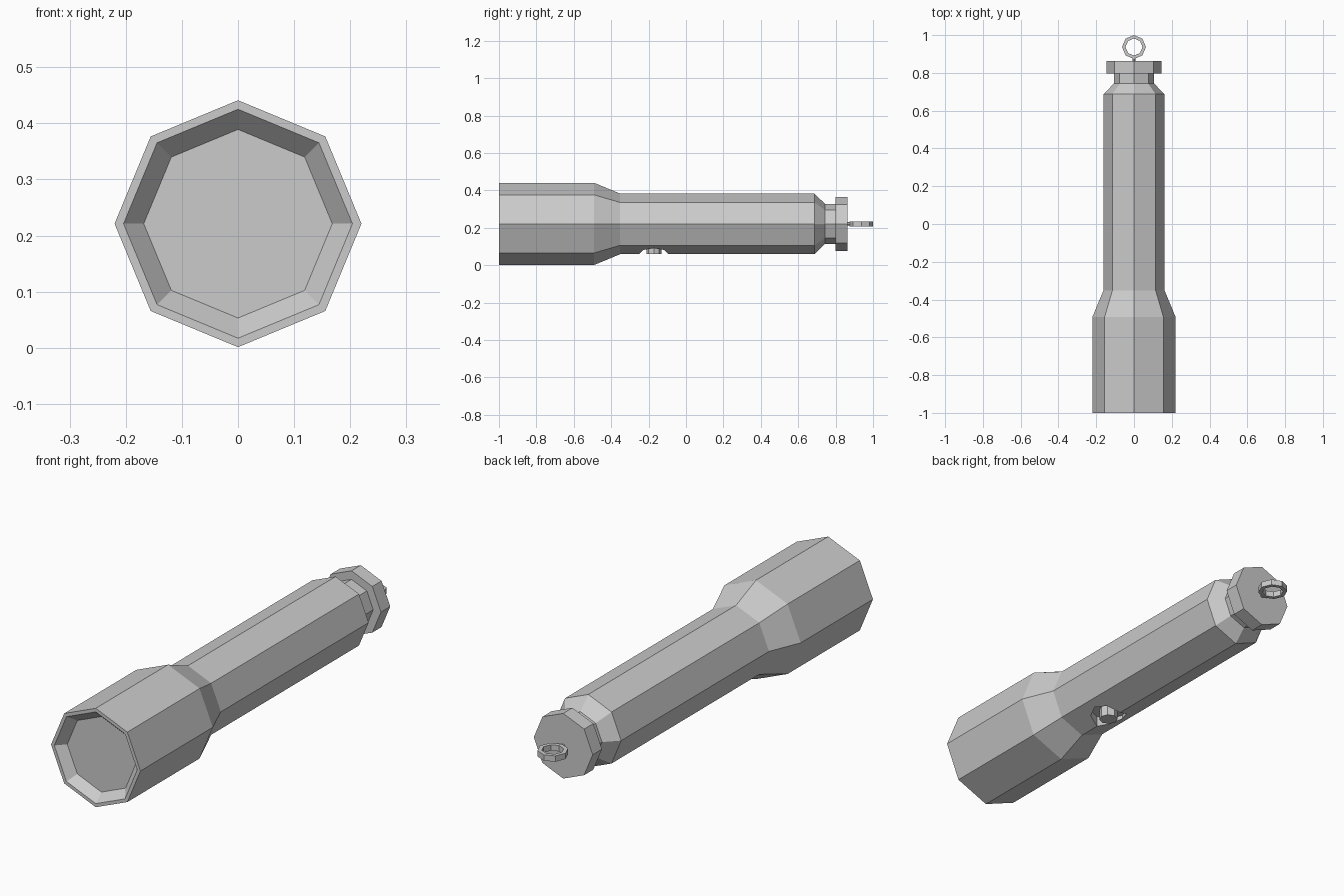
import bpy, bmesh
from math import cos, sin, pi
from mathutils import Matrix

if "Cube" in bpy.data.objects:
    bpy.data.objects.remove(bpy.data.objects["Cube"])

CZ = 0.221          # height of the torch axis
SIDES = 8


def lathe(name, profile, axis='Y', centre=(0, 0, CZ), closed=False):
    """Turn (radius, position) points into an eight-sided solid of revolution."""
    bm = bmesh.new()
    rings = []
    for r, h in profile:
        ring = []
        for i in range(SIDES):
            a = 2 * pi * i / SIDES
            u, v = r * cos(a), r * sin(a)
            ring.append(bm.verts.new((u, h, v) if axis == 'Y' else (u, v, h)))
        rings.append(ring)
    pairs = list(zip(rings, rings[1:]))
    if closed:
        pairs.append((rings[-1], rings[0]))
    else:
        bm.faces.new(rings[0])
        bm.faces.new(rings[-1])
    for a, b in pairs:
        for i in range(SIDES):
            j = (i + 1) % SIDES
            bm.faces.new((a[i], a[j], b[j], b[i]))
    bmesh.ops.translate(bm, verts=bm.verts, vec=centre)
    bmesh.ops.recalc_face_normals(bm, faces=bm.faces)
    mesh = bpy.data.meshes.new(name)
    bm.to_mesh(mesh)
    bm.free()
    obj = bpy.data.objects.new(name, mesh)
    bpy.context.collection.objects.link(obj)
    return obj


# Head and handle, starting at the recessed lens
body = lathe("torch_body", [
    (0.168, -0.96), (0.204, -1.0), (0.22, -1.0), (0.22, -0.492),
    (0.162, -0.352), (0.162, 0.687), (0.107, 0.743)])

# Neck and tail cap
lathe("tail_neck", [(0.107, 0.743), (0.107, 0.798)])
lathe("tail_cap", [(0.145, 0.798), (0.145, 0.863)])

# Lanyard ring and its short stem
lathe("lanyard_ring", [(0.063, -0.013), (0.063, 0.013), (0.045, 0.013), (0.045, -0.013)],
      axis='Z', centre=(0, 0.937, CZ), closed=True)
lathe("ring_stem", [(0.009, 0.86), (0.009, 0.884)])

# Pocket for the switch, cut into the underside
BY = -0.172
cutter = lathe("switch_pocket_cutter", [(0.078, 0.0), (0.078, 0.108)],
               axis='Z', centre=(0, BY, 0))
cutter.hide_render = True
cutter.hide_viewport = True
cut = body.modifiers.new("switch_pocket", 'BOOLEAN')
cut.operation = 'DIFFERENCE'
cut.solver = 'EXACT'
cut.object = cutter

# Switch button
lathe("switch_button", [(0.04, 0.06), (0.04, 0.11)], axis='Z', centre=(0, BY, 0))
